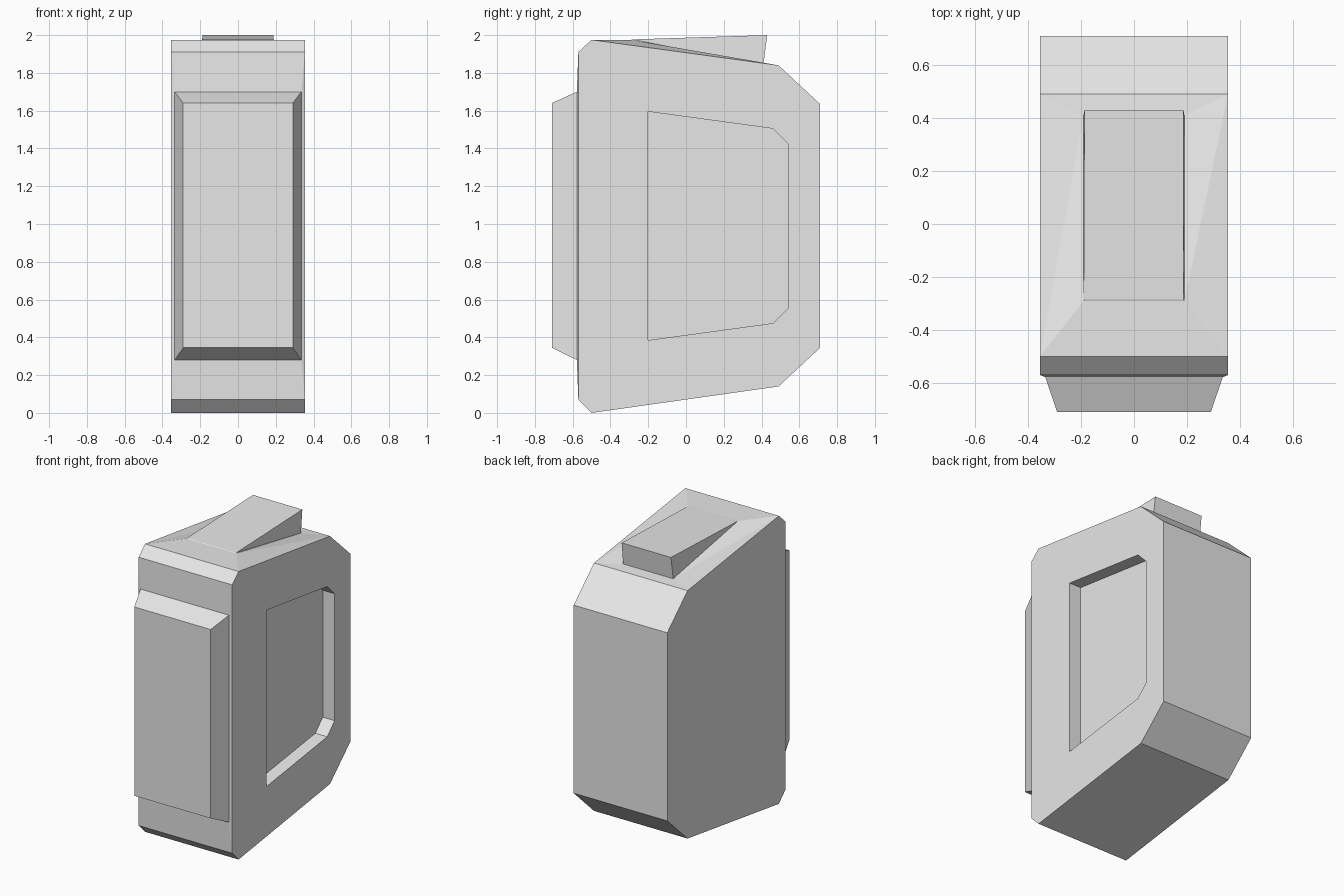
import bpy
import bmesh

cube = bpy.data.objects.get("Cube")
if cube:
    bpy.data.objects.remove(cube, do_unlink=True)

grey = bpy.data.materials.new("plain grey")
grey.use_nodes = True
grey.diffuse_color = (0.8, 0.8, 0.8, 1)
grey.node_tree.nodes["Principled BSDF"].inputs["Base Color"].default_value = (0.8, 0.8, 0.8, 1)

HALF = 0.355


def prism(bm, profile, x0, x1):
    """Extrude a (y, z) outline along x; return its two rows of vertices."""
    rows = [[bm.verts.new((x, y, z)) for y, z in profile] for x in (x0, x1)]
    n = len(profile)
    for row in rows:
        bm.faces.new(row)
    for i in range(n):
        j = (i + 1) % n
        bm.faces.new((rows[0][i], rows[0][j], rows[1][j], rows[1][i]))
    return rows


def raised_cap(bm, outer, rings):
    """Replace a four-sided face by stepped rings closed with a flat face.
    Each ring is (half width, (y, z) of first edge, (y, z) of second edge)."""
    bm.faces.remove(bm.faces.get(outer))
    for w, a, b in rings:
        inner = [bm.verts.new((x, *p)) for x, p in ((-w, a), (w, a), (w, b), (-w, b))]
        for i in range(4):
            j = (i + 1) % 4
            bm.faces.new((outer[i], outer[j], inner[i]))
            bm.faces.new((outer[j], inner[j], inner[i]))
        outer = inner
    bm.faces.new(outer)


def finish(bm, name):
    bmesh.ops.recalc_face_normals(bm, faces=bm.faces)
    mesh = bpy.data.meshes.new(name)
    bm.to_mesh(mesh)
    bm.free()
    mesh.materials.append(grey)
    obj = bpy.data.objects.new(name, mesh)
    bpy.context.collection.objects.link(obj)
    return obj


# Casing: chamfered side outline, starting at the lower front
outline = [(-0.50, 0), (-0.57, 0.07), (-0.57, 1.91), (-0.50, 1.975),
           (0.49, 1.84), (0.71, 1.635), (0.71, 0.345), (0.49, 0.14)]
bm = bmesh.new()
left, right = prism(bm, outline, -HALF, HALF)

# Sloping top surround rising into the wedge-shaped block
raised_cap(bm, [left[3], right[3], right[4], left[4]], [
    (0.19, (-0.29, 1.975), (0.41, 1.847)),
    (0.187, (-0.285, 1.977), (0.43, 2.0)),
])

# Front panel standing proud with bevelled edges
raised_cap(bm, [left[1], right[1], right[2], left[2]], [
    (0.335, (-0.578, 0.28), (-0.578, 1.70)),
    (0.29, (-0.71, 0.345), (-0.71, 1.64)),
])
casing = finish(bm, "casing")

# Recessed side window
window = [(-0.2, 0.385), (-0.2, 1.595), (0.46, 1.505),
          (0.54, 1.425), (0.54, 0.555), (0.46, 0.475)]
bm = bmesh.new()
prism(bm, window, HALF - 0.09, HALF + 0.1)
cutter = finish(bm, "window_cutter")
cutter.hide_render = True

cut = casing.modifiers.new("side window", "BOOLEAN")
cut.operation = "DIFFERENCE"
cut.solver = "EXACT"
cut.object = cutter
bpy.context.view_layer.objects.active = casing
casing.select_set(True)
bpy.ops.object.modifier_apply(modifier=cut.name)
bpy.data.objects.remove(cutter, do_unlink=True)
